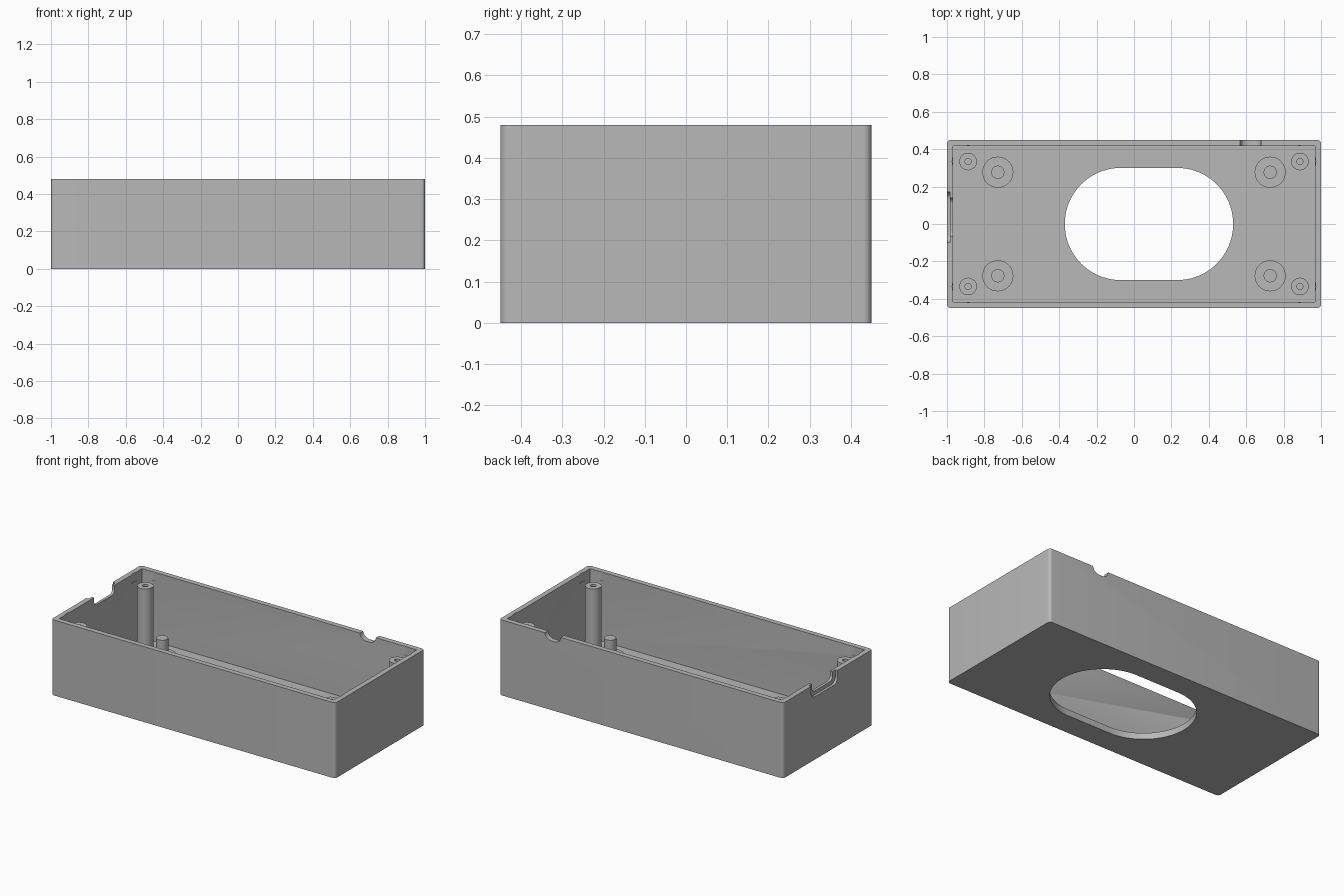
import bpy
import bmesh
from math import cos, sin, pi
from mathutils import Vector

if "Cube" in bpy.data.objects:
    bpy.data.objects.remove(bpy.data.objects["Cube"], do_unlink=True)

GREY = 0.48
plastic = bpy.data.materials.new("grey plastic")
plastic.use_nodes = True
plastic.diffuse_color = (GREY, GREY, GREY, 1)
plastic.node_tree.nodes["Principled BSDF"].inputs["Base Color"].default_value = (GREY, GREY, GREY, 1)

HEIGHT, FLOOR, WALL = 0.48, 0.04, 0.033
HALF_X, HALF_Y = 1.0, 0.45


def rounded_rect(cu, cv, hu, hv, r, steps=8):
    """Counter-clockwise outline of a rectangle with rounded corners."""
    pts = []
    for k, (su, sv) in enumerate([(1, 1), (-1, 1), (-1, -1), (1, -1)]):
        for i in range(steps + 1):
            a = (k + i / steps) * pi / 2
            pts.append((cu + su * (hu - r) + r * cos(a), cv + sv * (hv - r) + r * sin(a)))
    return pts


def prism(name, outline, lo, hi, axis="z"):
    """Extrude a flat outline from lo to hi along an axis."""
    place = {"z": lambda u, v, w: Vector((u, v, w)),
             "x": lambda u, v, w: Vector((w, u, v)),
             "y": lambda u, v, w: Vector((u, w, v))}[axis]
    bm = bmesh.new()
    bottom = bm.faces.new([bm.verts.new(place(u, v, lo)) for u, v in outline])
    grown = bmesh.ops.extrude_face_region(bm, geom=[bottom])["geom"]
    bmesh.ops.translate(bm, vec=place(0, 0, hi - lo),
                        verts=[g for g in grown if isinstance(g, bmesh.types.BMVert)])
    bmesh.ops.remove_doubles(bm, verts=bm.verts, dist=1e-5)
    bmesh.ops.recalc_face_normals(bm, faces=bm.faces)
    mesh = bpy.data.meshes.new(name)
    bm.to_mesh(mesh)
    bm.free()
    mesh.materials.append(plastic)
    obj = bpy.data.objects.new(name, mesh)
    bpy.context.collection.objects.link(obj)
    return obj


def rod(name, x, y, r, lo, hi):
    n = 32
    return prism(name, [(x + r * cos(2 * pi * i / n), y + r * sin(2 * pi * i / n))
                        for i in range(n)], lo, hi)


def select(obj):
    bpy.ops.object.select_all(action="DESELECT")
    obj.select_set(True)
    bpy.context.view_layer.objects.active = obj


def cut(target, cutter):
    cutter.hide_render = True
    mod = target.modifiers.new("cut", "BOOLEAN")
    mod.operation, mod.solver, mod.object = "DIFFERENCE", "EXACT", cutter
    select(target)
    bpy.ops.object.modifier_apply(modifier=mod.name)
    bpy.data.objects.remove(cutter, do_unlink=True)


def smooth(obj):
    select(obj)
    bpy.ops.object.shade_smooth_by_angle(angle=pi / 6)


# Open tray with an oval window in its floor
case = prism("case", rounded_rect(0, 0, HALF_X, HALF_Y, 0.02), 0, HEIGHT)
ix, iy = HALF_X - WALL, HALF_Y - WALL
cut(case, prism("cavity", [(ix, iy), (-ix, iy), (-ix, -iy), (ix, -iy)], FLOOR, 0.6))
cut(case, prism("floor_window", rounded_rect(0.08, 0, 0.45, 0.3, 0.299, 20), -0.1, 0.2))

# Cable notch in the back wall, port notch and its outer recess in the right-hand end
cut(case, prism("cable_notch", rounded_rect(0.623, 0.5, 0.057, 0.06, 0.045), 0.4, 0.5, "y"))
cut(case, prism("port_notch", rounded_rect(0.036, 0.52, 0.104, 0.095, 0.03), -1.1, -0.9, "x"))
cut(case, prism("port_recess", rounded_rect(0.036, 0.52, 0.134, 0.12, 0.04), -1.1, -0.984, "x"))

# Screw posts and board pegs in the four corners
for sx, side in ((1, "left"), (-1, "right")):
    for sy, end in ((1, "back"), (-1, "front")):
        tag = f"{end}_{side}"
        px, py = sx * 0.887, sy * 0.334
        cut(case, rod("screw_clearance", px, py, 0.085, 0.425, 0.6))
        post = rod(f"screw_post_{tag}", px, py, 0.047, 0.03, 0.425)
        cut(post, rod("screw_hole", px, py, 0.016, 0.1, 0.5))
        smooth(post)
        bx, by = sx * 0.728, sy * 0.277
        smooth(rod(f"peg_base_{tag}", bx, by, 0.083, 0.03, 0.05))
        smooth(rod(f"board_peg_{tag}", bx, by, 0.035, 0.03, 0.157))

smooth(case)
